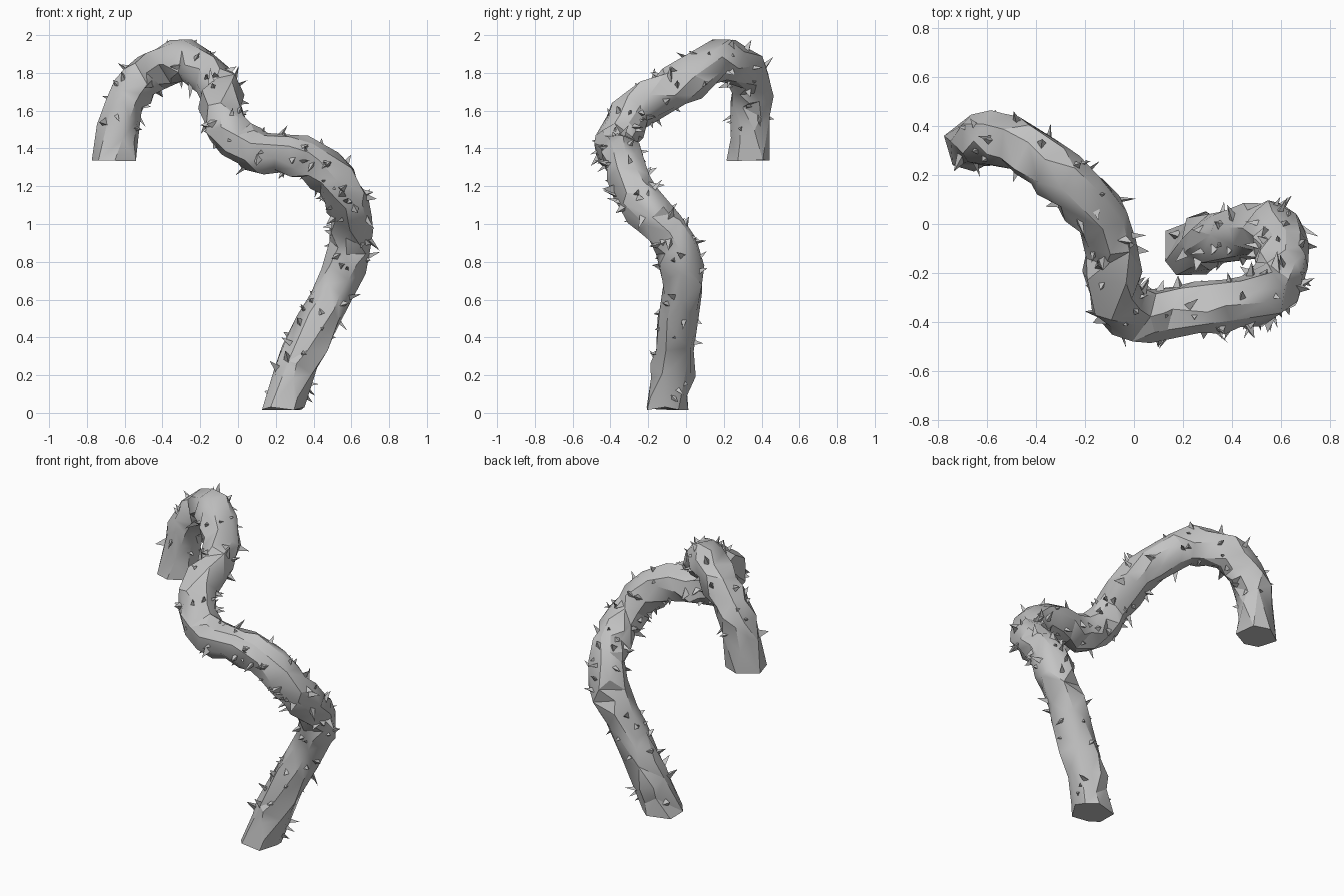
import bpy, bmesh, math, random
from mathutils import Vector

random.seed(11)
cube = bpy.data.objects.get("Cube")
if cube:
    bpy.data.objects.remove(cube, do_unlink=True)

# Single bark colour
bark = bpy.data.materials.new("grey_bark")
bark.use_nodes = True
GREY = (0.55, 0.55, 0.55, 1)
bark.diffuse_color = GREY
bark.node_tree.nodes["Principled BSDF"].inputs["Base Color"].default_value = GREY

# Centre line of the vine, from the ground to the hanging tip
PATH = [Vector(p) for p in (
    (.24, -.10, .015), (.31, -.07, .25), (.43, -.04, .5), (.54, -.02, .7),
    (.59, -.05, .88), (.6, -.14, 1.01), (.58, -.24, 1.12), (.52, -.3, 1.23),
    (.38, -.33, 1.34), (.22, -.35, 1.37), (.06, -.37, 1.4), (-.05, -.34, 1.5),
    (-.09, -.25, 1.62), (-.09, -.1, 1.7), (-.15, .04, 1.78), (-.28, .18, 1.865),
    (-.43, .3, 1.825), (-.55, .34, 1.72), (-.62, .34, 1.58), (-.65, .325, 1.335))]
RADIUS = 0.11
STEPS = 4
SIDES = 12


def smooth_path(points):
    """Catmull-Rom samples through the points."""
    pts = [2 * points[0] - points[1]] + points + [2 * points[-1] - points[-2]]
    out = []
    for a, b, c, d in zip(pts, pts[1:], pts[2:], pts[3:]):
        for i in range(STEPS):
            t = i / STEPS
            out.append(b + (c - a) * t / 2 + (a - 2.5 * b + 2 * c - d / 2) * t * t
                       + (1.5 * (b - c) + (d - a) / 2) * t ** 3)
    return out + [points[-1]]


def frames(points):
    """Point, side, other side and tangent, without twist."""
    out, side = [], Vector((0, 1, 0))
    for i, p in enumerate(points):
        tangent = (points[min(i + 1, len(points) - 1)] - points[max(i - 1, 0)]).normalized()
        side = (side - tangent * side.dot(tangent)).normalized()
        out.append((p, side, tangent.cross(side), tangent))
    return out


def make_object(name, bm):
    mesh = bpy.data.meshes.new(name)
    bmesh.ops.recalc_face_normals(bm, faces=bm.faces)
    bm.to_mesh(mesh)
    bm.free()
    mesh.materials.append(bark)
    ob = bpy.data.objects.new(name, mesh)
    bpy.context.collection.objects.link(ob)
    return ob


line = frames(smooth_path(PATH))

# Knobbly stem with level, slightly flared ends
bm = bmesh.new()
rings = []
for n, (p, u, v, t) in enumerate(line):
    is_end = n in (0, len(line) - 1)
    ring = []
    for k in range(SIDES):
        a = math.tau * k / SIDES
        r = RADIUS * random.uniform(.86, 1.13) * (1.06 if is_end else 1)
        co = p + (u * math.cos(a) + v * math.sin(a)) * r
        if is_end:
            co -= t * ((co.z - p.z) / t.z)
        co.z = max(co.z, line[0][0].z)
        ring.append(bm.verts.new(co))
    rings.append(ring)
for low, high in zip(rings, rings[1:]):
    for k in range(SIDES):
        j = (k + 1) % SIDES
        bm.faces.new((low[k], low[j], high[j], high[k]))
bm.faces.new(rings[0][::-1])
bm.faces.new(rings[-1])
stem = make_object("vine_stem", bm)
facets = stem.modifiers.new("facets", "DECIMATE")
facets.ratio = 0.28
bpy.context.view_layer.objects.active = stem
stem.select_set(True)
bpy.ops.object.modifier_apply(modifier=facets.name)
bpy.ops.object.shade_smooth_by_angle(angle=math.radians(30))
stem.select_set(False)

# Small sharp thorns and splinters, leaning in random directions
bm = bmesh.new()
for n in range(150):
    p, u, v, t = random.choice(line[1:-1])
    a = random.uniform(0, math.tau)
    out = u * math.cos(a) + v * math.sin(a)
    around = t.cross(out)
    root = p + out * RADIUS * .85 + t * random.uniform(-.03, .03)
    lean = t * random.uniform(-.8, .8) + around * random.uniform(-.8, .8)
    tip_co = root + (out + lean) * random.uniform(.03, .07)
    tip_co.z = min(max(tip_co.z, .005), 2)
    tip = bm.verts.new(tip_co)
    width = random.uniform(.014, .03)
    spin = random.uniform(0, math.tau)
    base = []
    for k in range(3):
        a = spin + math.tau * k / 3
        co = root + (t * math.cos(a) + around * math.sin(a)) * width
        co.z = max(co.z, 0)
        base.append(bm.verts.new(co))
    for k in range(3):
        bm.faces.new((base[k], base[(k + 1) % 3], tip))
    bm.faces.new(base[::-1])
make_object("vine_thorns", bm)
